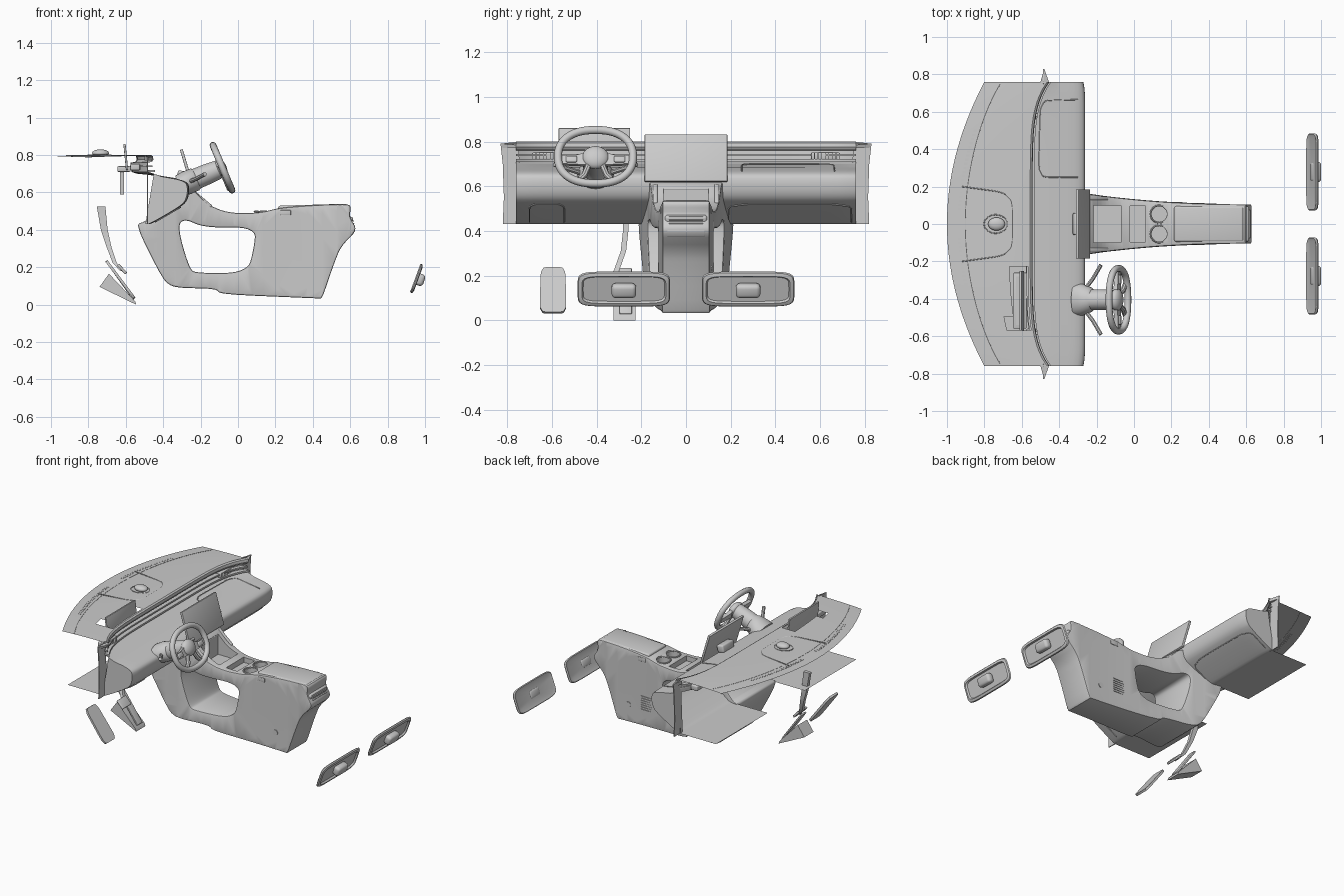
import bpy, bmesh, math
from mathutils import Matrix, Vector

if "Cube" in bpy.data.objects:
    bpy.data.objects.remove(bpy.data.objects["Cube"])

I = Matrix.Identity(4)

def finish(name, bm, M=I, angle=35):
    bmesh.ops.recalc_face_normals(bm, faces=bm.faces)
    bm.transform(M)
    me = bpy.data.meshes.new(name)
    bm.to_mesh(me); bm.free()
    me.shade_smooth(); me.set_sharp_from_angle(angle=math.radians(angle))
    ob = bpy.data.objects.new(name, me)
    bpy.context.collection.objects.link(ob)
    return ob

def loft(name, loops, closed=True, cap=True, M=I, skip=None):
    bm = bmesh.new()
    rows = [[bm.verts.new(p) for p in lp] for lp in loops]
    n = len(rows[0])
    for a, b in zip(rows, rows[1:]):
        for i in range(n if closed else n - 1):
            j = (i + 1) % n
            if not (skip and skip((a[i].co + b[j].co) / 2)):
                bm.faces.new((a[i], a[j], b[j], b[i]))
    if cap:
        bm.faces.new(rows[0]); bm.faces.new(rows[-1])
    return finish(name, bm, M)

def box(name, loc, size, ry=0, bevel=0.0, M=I):
    bm = bmesh.new()
    bmesh.ops.create_cube(bm, size=1, matrix=Matrix.Diagonal((*size, 1)))
    if bevel:
        bmesh.ops.bevel(bm, geom=bm.edges[:], offset=bevel, segments=3, profile=0.5, affect='EDGES')
    return finish(name, bm, M @ Matrix.Translation(loc) @ Matrix.Rotation(ry, 4, 'Y'))

def cyl(name, loc, r, h, axis='Z', n=32):
    bm = bmesh.new()
    R = Matrix.Rotation(math.pi / 2, 4, 'X') if axis == 'Y' else I
    bmesh.ops.create_cone(bm, cap_ends=True, segments=n, radius1=r, radius2=r, depth=h)
    return finish(name, bm, Matrix.Translation(loc) @ R)

def ball(name, M):
    bm = bmesh.new()
    bmesh.ops.create_uvsphere(bm, u_segments=28, v_segments=14, radius=1)
    return finish(name, bm, M)

def tube(name, pts, r, cyclic=False, n=8, M=I):
    P = [Vector(p) for p in pts]; k = len(P); loops = []
    for i, p in enumerate(P):
        a = P[(i - 1) % k] if cyclic or i else p
        b = P[(i + 1) % k] if cyclic or i < k - 1 else p
        t = (b - a).normalized()
        u = t.cross(Vector((1, 0, 0.02)) if abs(t.x) < 0.9 else Vector((0, 0, 1))).normalized()
        v = t.cross(u)
        loops.append([p + r * (math.cos(s) * u + math.sin(s) * v)
                      for s in (2 * math.pi * q / n for q in range(n))])
    return loft(name, loops + loops[:1] if cyclic else loops, cap=not cyclic, M=M)

def chaikin(pts, it=2, closed=True, c=0.25):
    for _ in range(it):
        out = [] if closed else [pts[0]]
        for a, b in zip(pts, pts[1:] + pts[:1] if closed else pts[1:]):
            a, b = Vector(a), Vector(b)
            out += [tuple(a.lerp(b, c)), tuple(a.lerp(b, 1 - c))]
        pts = out if closed else out + [pts[-1]]
    return pts

def rrect(a, b, x, n=48, p=6):
    f = lambda v: math.copysign(abs(v) ** (2 / p), v)
    return [(x, a * f(math.cos(t)), b * f(math.sin(t))) for t in (2 * math.pi * i / n for i in range(n))]

# ---- dashboard shells, lofted across y; the top has an opening for the instruments
ys = [-0.76 + 1.52 * i / 40 for i in range(41)]
end = lambda y: 0.09 * (abs(y) / 0.76) ** 6
front_x = lambda y: -1 + 0.2 * (y / 0.76) ** 2
def top_pt(y, t):
    xr = -0.555 + end(y)
    return (xr + (front_x(y) - xr) * t, y, 0.80 - 0.008 * t * t - 0.005 * (y / 0.76) ** 4)

pad = chaikin([(-0.485, 0.43), (-0.46, 0.432), (-0.3, 0.525), (-0.268, 0.56), (-0.258, 0.62), (-0.272, 0.662), (-0.4, 0.685)], 2, False)
loft("lower_dashboard", [[(x - 0.01 * (abs(y) / 0.76) ** 20, y, z) for x, z in pad] + [(-0.54 + end(y), y, 0.70)] for y in ys], closed=False)
loft("dashboard_recess", [[(x + end(y), y, z) for x, z in
     ((-0.54, 0.70), (-0.57, 0.71), (-0.575, 0.76), (-0.55, 0.762), (-0.542, 0.775), (-0.545, 0.793), (-0.555, 0.80))]
     for y in ys], closed=False, cap=False)
loft("dashboard_top", [[top_pt(y, t) for t in (0, 0.03, 0.15, 0.26, 0.4, 0.5, 0.6, 0.7, 0.8, 0.9, 1)] for y in ys],
     closed=False, cap=False, skip=lambda p: -0.57 < p.y < -0.24 and -0.67 < p.x < -0.565)

# trim strips in the recess
for i, (x, z, h) in enumerate(((-0.558, 0.74, 0.01), (-0.545, 0.715, 0.012))):
    loft(f"dash_trim_strip_{i}", [[(x + end(y) + dx, y, z + dz) for dx, dz in
         ((-0.02, -h / 2), (0.012, -h / 2), (0.012, h / 2), (-0.02, h / 2))] for y in ys])
for s, side in ((1, "right"), (-1, "left")):
    # end flange, floor sheet and side vents
    out = [(0.73, 0.43), (0.82, 0.43), (0.815, 0.55), (0.82, 0.70), (0.83, 0.79), (0.75, 0.80)]
    loft(f"dash_end_flange_{side}", [[(x, s * y, z) for y, z in out] for x in (-0.486, -0.480)])
    loft(f"dash_end_web_{side}", [[(-0.50, s * 0.76, 0.795), (-0.48, s * 0.83, 0.79), (-0.455, s * 0.76, 0.785)],
                                  [(-0.50, s * 0.76, 0.77), (-0.48, s * 0.82, 0.77), (-0.46, s * 0.76, 0.77)]])
    loft(f"under_dash_sheet_{side}", [[(x, s * y, 0.43) for y in (0.2, 0.76)] for x in (-0.76, -0.485)], closed=False, cap=False)
    box(f"side_vent_{side}", (-0.55, s * 0.63, 0.735), (0.05, 0.14, 0.034), 0, 0.006)
    for i in range(8):
        box(f"side_vent_fin_{side}_{i}", (-0.522, s * (0.575 + 0.016 * i), 0.735), (0.012, 0.003, 0.026))
    # windscreen defrost slots
    for i in range(20):
        y = s * (0.08 + 0.022 * i)
        box(f"defrost_slot_{side}_{i}", (front_x(y) + 0.065, y, top_pt(y, 0.85)[2]), (0.018, 0.012, 0.003))

# seams
tube("dash_top_seam", [top_pt(y * 0.985, 0.78 - 0.05 * (y / 0.76) ** 2) for y in ys], 0.0025, n=6)
tube("speaker_panel_seam", [(x, y, 0.798) for x, y in chaikin(
     [(-0.92, 0.2), (-0.70, 0.17), (-0.65, 0.12), (-0.65, -0.12), (-0.70, -0.17), (-0.92, -0.2)], 2, False, 0.15)], 0.003, n=6)
tube("airbag_seam", [(x, y, 0.6645 - (x + 0.272) * 0.155) for x, y in chaikin(
     [(-0.30, 0.25), (-0.51, 0.25), (-0.50, 0.66), (-0.30, 0.665)], 3, False, 0.12)], 0.003, n=6)
face_x = lambda z: -0.46 + (z - 0.432) * 1.72
for name, y0, y1 in (("glovebox_seam", 0.19, 0.74), ("fuse_cover_seam", -0.70, -0.545)):
    tube(name, [(face_x(z) + 0.002, y, z) for y, z in chaikin(
         [(y0, 0.44), (y0, 0.52), (y1, 0.52), (y1, 0.44)], 2, False, 0.15)], 0.003, n=6)

# sensor dome
ball("sensor_dome", Matrix.Translation((-0.735, 0, 0.81)) @ Matrix.Diagonal((0.045, 0.035, 0.02, 1)))
tube("sensor_ring", [(-0.74 + 0.062 * math.cos(a), 0.05 * math.sin(a), 0.799) for a in (math.tau * i / 24 for i in range(24))], 0.003, True)

# displays
box("center_display", (-0.272, 0, 0.725), (0.016, 0.37, 0.218), -0.29, 0.003)
box("center_display_mount", (-0.30, 0, 0.69), (0.05, 0.12, 0.05), 0.2, 0.01)
box("instrument_display", (-0.60, -0.41, 0.79), (0.012, 0.32, 0.14), -0.1, 0.003)
box("instrument_bracket", (-0.62, -0.41, 0.665), (0.02, 0.26, 0.15))
box("instrument_shelf", (-0.61, -0.41, 0.725), (0.07, 0.30, 0.03), 0, 0.006)

# ---- steering wheel and column
W = Matrix.Translation((-0.083, -0.405, 0.732)) @ Matrix.Rotation(-0.4, 4, 'Y')
tube("steering_rim", rrect(0.168, 0.130, 0, 56, 2.3), 0.018, True, 12, W)
ball("steering_hub", W @ Matrix.Translation((-0.01, 0, 0)) @ Matrix.Diagonal((0.032, 0.06, 0.054, 1)))
for s, side in ((1, "right"), (-1, "left")):
    loft(f"wheel_spoke_{side}", [[(x, s * y, z) for x, z in ((-0.022, c - h), (0, c - h), (0, c + h), (-0.022, c + h))]
         for y, c, h in ((0.04, -0.008, 0.03), (0.09, -0.014, 0.022), (0.165, -0.012, 0.02))], M=W)
    box(f"wheel_buttons_{side}", (0, s * 0.108, -0.012), (0.016, 0.05, 0.03), 0, 0.006, W)
    tube(f"wheel_lower_spoke_{side}", [(-0.01, s * y, z) for y, z in ((0.03, -0.035), (0.05, -0.085), (0.085, -0.12))], 0.014, M=W)
    tube(f"column_stalk_{side}", [(-0.20, s * 0.05, 0), (-0.15, s * 0.11, 0.0), (-0.10, s * 0.185, 0.005)], 0.011, M=W)
circ = lambda x, r, k=1: [(x, r * math.cos(a), k * r * math.sin(a)) for a in (math.tau * i / 28 for i in range(28))]
loft("steering_column", [circ(-0.02, 0.05), circ(-0.09, 0.055), circ(-0.15, 0.056), circ(-0.16, 0.066, .95),
                         circ(-0.21, 0.085, .75), circ(-0.25, 0.09, .65)], M=W)

# ---- centre console: side profile with an opening, flaring towards the dashboard
width = lambda x, z: 0.105 + 0.095 * (max(0.63 - x, 0) / 1.1) ** 2.3 + 0.01 * max(0.2 - z, 0)
outer = chaikin([(-0.55, 0.43), (-0.49, 0.445), (-0.34, 0.60), (-0.25, 0.625), (-0.16, 0.535), (-0.08, 0.5), (0, 0.488),
                 (0.12, 0.492), (0.22, 0.517), (0.4, 0.532), (0.59, 0.538), (0.605, 0.52), (0.595, 0.47), (0.638, 0.40), (0.55, 0.31),
                 (0.51, 0.21), (0.45, 0.033), (0.43, 0.033), (-0.09, 0.055), (-0.12, 0.085), (-0.34, 0.09), (-0.40, 0.13)], 2, c=0.2)
hole = chaikin([(-0.325, 0.42), (-0.285, 0.46), (-0.18, 0.41), (0.095, 0.415), (0.085, 0.30), (0.05, 0.17),
                (-0.22, 0.168), (-0.26, 0.19)], 3)
bm = bmesh.new()
edges = []
for loop in (outer, hole):
    vs = [bm.verts.new((x, -1, z)) for x, z in loop]
    edges += [bm.edges.new((a, b)) for a, b in zip(vs, vs[1:] + vs[:1])]
bmesh.ops.triangle_fill(bm, edges=edges, use_beauty=True)
ext = bmesh.ops.extrude_face_region(bm, geom=bm.faces[:])
for v in ext["geom"]:
    if isinstance(v, bmesh.types.BMVert):
        v.co.y = 1
for i in range(14):   # slices so that the sides can curve
    bmesh.ops.bisect_plane(bm, geom=bm.verts[:] + bm.edges[:] + bm.faces[:], dist=1e-4,
                           plane_co=(-0.4931 + 0.0787 * i, 0, 0), plane_no=(1, 0, 0))
bmesh.ops.triangulate(bm, faces=bm.faces[:])
for v in bm.verts:
    v.co.y *= width(v.co.x, v.co.z)
console = finish("center_console", bm)
m = console.modifiers.new("soft_edges", 'BEVEL')
m.width, m.segments, m.limit_method, m.angle_limit, m.use_clamp_overlap = 0.008, 2, 'ANGLE', math.radians(60), False
cutters = [box("bin_cutter", (-0.145, 0, 0.53), (0.15, 0.20, 0.15)), box("tray_cutter", (0.02, 0, 0.50), (0.085, 0.19, 0.09))]
cutters += [cyl("cup_cutter", (0.135, s * 0.053, 0.49), 0.043, 0.12) for s in (1, -1)]
for c in cutters:
    b = console.modifiers.new("cut", 'BOOLEAN')
    b.object, b.operation, b.solver = c, 'DIFFERENCE', 'EXACT'
dg = bpy.context.evaluated_depsgraph_get()
me = bpy.data.meshes.new_from_object(console.evaluated_get(dg))
console.modifiers.clear()
console.data = me
me.shade_smooth(); me.set_sharp_from_angle(angle=math.radians(35))
for c in cutters:
    bpy.data.objects.remove(c)

# console details
for s, side in ((1, "right"), (-1, "left")):
    tube(f"cup_ring_{side}", [(0.135 + 0.046 * math.cos(a), s * 0.053 + 0.046 * math.sin(a), 0.497)
         for a in (math.tau * i / 32 for i in range(32))], 0.005, True)
    cyl(f"console_plug_{side}", (0.36, s * width(0.36, 0.155), 0.155), 0.018, 0.008, 'Y', 24)
    box(f"lid_latch_{side}", (0.255, s * width(0.255, 0.49), 0.492), (0.055, 0.006, 0.026), 0, 0.002)
    box(f"console_rail_{side}", (-0.19, s * 0.138, 0.565), (0.13, 0.02, 0.014), 0.70, 0.005)
box("armrest_lid", (0.40, 0, 0.521), (0.37, 0.19, 0.026), -0.03, 0.011)
for i in range(7):
    box(f"side_grille_slat_{i}", (0.22, width(0.22, 0.2), 0.15 + 0.015 * i), (0.08, 0.008, 0.006))
box("rear_vent_module", (0.59, 0, 0.448), (0.045, 0.19, 0.05), 0.3, 0.012)
box("rear_switch_panel", (0.603, 0, 0.395), (0.04, 0.18, 0.04), 0.5, 0.01)
for i in range(3):
    box(f"rear_vent_slat_{i}", (0.601 + 0.004 * i, 0, 0.465 - 0.015 * i), (0.03, 0.15, 0.004), 0.2)
box("front_center_vent", (-0.245, 0, 0.59), (0.05, 0.21, 0.034), 0.6, 0.006)

# ---- pedals: brake arm and pad, accelerator wedge, footrest
loft("brake_arm", [[(x + dx, y + dy, z) for dx, dy in ((-w, -0.012), (w, -0.012), (w, 0.012), (-w, 0.012))]
     for x, y, z, w in ((-0.732, -0.27, 0.525, 0.023), (-0.715, -0.27, 0.40, 0.018), (-0.69, -0.28, 0.31, 0.013), (-0.66, -0.31, 0.225, 0.011), (-0.62, -0.34, 0.18, 0.01))])
box("brake_pad", (-0.62, -0.35, 0.19), (0.015, 0.09, 0.065), -0.75, 0.005)
loft("accelerator_base", [[(x, y, z) for x, z in ((-0.69, 0.165), (-0.74, 0.095), (-0.72, 0.085), (-0.545, 0.0), (-0.55, 0.018))]
     for y in (-0.325, -0.225)])
box("accelerator_pad", (-0.63, -0.27, 0.13), (0.012, 0.055, 0.25), -0.62, 0.004)
loft("footrest", [[(-0.71 + t * 0.15 + d * 0.012, y, 0.23 - t * 0.2 + d * 0.008) for t, y in chaikin(
     [(0, -0.65), (0, -0.54), (1, -0.535), (1, -0.655)], 2, c=0.12)] for d in (0, 1)])

# ---- rear wall handle trays
for s, side in ((1, "right"), (-1, "left")):
    T = Matrix.Translation((0.953, s * 0.278, 0.14)) @ Matrix.Rotation(0.35, 4, 'Y')
    loft(f"rear_tray_{side}", [rrect(0.05, 0.025, -0.001), rrect(0.182, 0.058, -0.001), rrect(0.20, 0.078, -0.006), rrect(0.207, 0.083, 0),
         rrect(0.203, 0.079, 0.008), rrect(0.188, 0.064, 0.012), rrect(0.182, 0.058, 0.001), rrect(0.05, 0.025, 0.001)], M=T)
    box(f"tray_handle_{side}", (0.02, 0, 0), (0.05, 0.11, 0.064), 0, 0.018, T)
